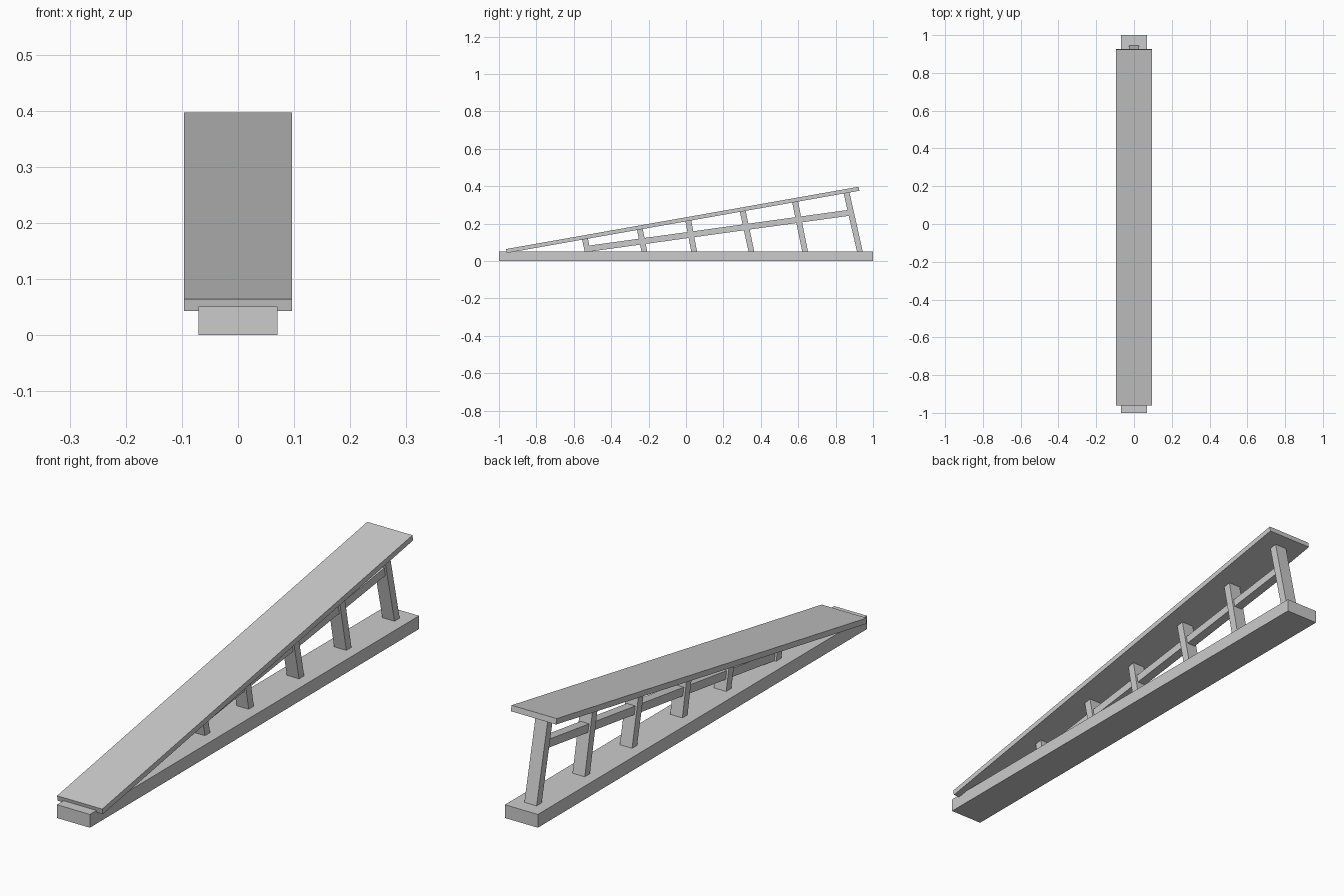
import bpy
import bmesh

cube = bpy.data.objects.get("Cube")
if cube:
    bpy.data.objects.remove(cube, do_unlink=True)

grey = bpy.data.materials.new("plain_grey")
grey.use_nodes = True
colour = (0.6, 0.6, 0.6, 1)
grey.diffuse_color = colour
grey.node_tree.nodes["Principled BSDF"].inputs["Base Color"].default_value = colour


def beam(name, half_width, profile):
    """Extrude a closed (y, z) side profile across x, centred on x = 0."""
    bm = bmesh.new()
    face = bm.faces.new([bm.verts.new((-half_width, y, z)) for y, z in profile])
    moved = bmesh.ops.extrude_face_region(bm, geom=[face])["geom"]
    verts = [v for v in moved if isinstance(v, bmesh.types.BMVert)]
    bmesh.ops.translate(bm, verts=verts, vec=(2 * half_width, 0, 0))
    bmesh.ops.recalc_face_normals(bm, faces=bm.faces)
    mesh = bpy.data.meshes.new(name)
    bm.to_mesh(mesh)
    bm.free()
    mesh.materials.append(grey)
    obj = bpy.data.objects.new(name, mesh)
    bpy.context.collection.objects.link(obj)
    return obj


BASE_TOP = 0.051


def underside(y):
    """Height of the sloping plank's lower face."""
    return 0.043 + 0.1765 * (y + 0.958)


# Ground beam
beam("base_beam", 0.07, [(-1, 0), (1, 0), (1, BASE_TOP), (-1, BASE_TOP)])

# Sloping top plank
beam("top_plank", 0.096, [(-0.958, 0.043), (0.927, underside(0.927)),
                          (0.923, 0.397), (-0.962, 0.064)])

# Leaning posts: front edge of the top and of the foot
posts = [(-0.555, -0.542), (-0.262, -0.238), (-0.003, 0.028),
         (0.288, 0.334), (0.568, 0.621), (0.843, 0.914)]
THICK = 0.031
for i, (top, foot) in enumerate(posts, 1):
    beam(f"post_{i}", 0.026, [(foot, BASE_TOP), (foot + THICK, BASE_TOP),
                              (top + THICK, underside(top + THICK)),
                              (top, underside(top))])

# Long brace running through the posts
beam("brace_rail", 0.018, [(-0.53, BASE_TOP), (-0.51, BASE_TOP), (0.88, 0.243),
                           (0.88, 0.275), (-0.53, 0.081)])
